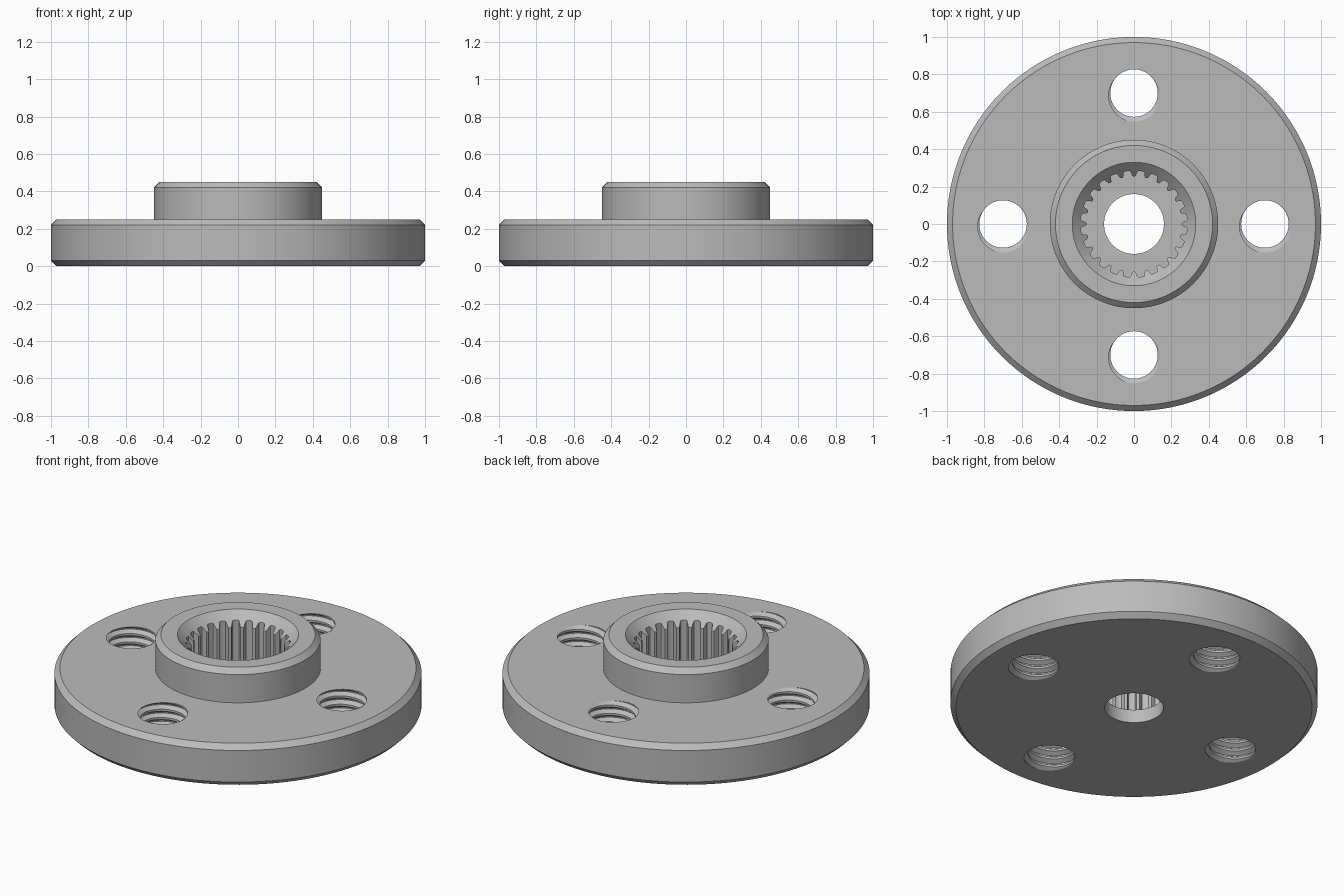
import bpy, bmesh, math

cube = bpy.data.objects.get("Cube")
if cube:
    bpy.data.objects.remove(cube)

TEETH, STEPS = 24, 8            # spline teeth and samples per tooth
SEG = TEETH * STEPS
PLATE, TOP, CHAMFER = 0.25, 0.45, 0.03
CONE_R = 0.33                   # mouth of the splined socket
TOOTH = (0.254, 0.256, 0.282, 0.285, 0.285)   # radius from tip to root

steel = bpy.data.materials.new("grey_metal")
steel.use_nodes = True
grey = (0.5, 0.5, 0.5, 1)
steel.diffuse_color = grey
steel.node_tree.nodes["Principled BSDF"].inputs["Base Color"].default_value = grey


def make_object(name, bm):
    bmesh.ops.recalc_face_normals(bm, faces=bm.faces)
    mesh = bpy.data.meshes.new(name)
    bm.to_mesh(mesh)
    bm.free()
    mesh.materials.append(steel)
    obj = bpy.data.objects.new(name, mesh)
    bpy.context.collection.objects.link(obj)
    return obj


def flanged_hub():
    """Closed lathe: plate, hub, lead-in cone, splined socket and bore."""
    def tooth(i):
        k = i % STEPS
        return TOOTH[min(k, STEPS - k)]

    def plain(r, z):
        return lambda i: (r, z)

    c = CHAMFER
    rings = [plain(*p) for p in (
        (0.16, 0), (1 - c, 0), (1, c), (1, PLATE - c), (1 - c, PLATE),
        (0.45, PLATE), (0.45, TOP - c), (0.45 - c, TOP), (CONE_R, TOP))]
    rings += [lambda i: (tooth(i), TOP - CONE_R + tooth(i)),
              lambda i: (tooth(i), 0.08), plain(0.16, 0.08)]
    bm = bmesh.new()
    grid = []
    for ring in rings:
        row = []
        for i in range(SEG):
            r, z = ring(i)
            a = math.tau * i / SEG
            row.append(bm.verts.new((r * math.cos(a), r * math.sin(a), z)))
        grid.append(row)
    for j, row in enumerate(grid):
        nxt = grid[(j + 1) % len(grid)]
        for i in range(SEG):
            n = (i + 1) % SEG
            bm.faces.new((row[i], row[n], nxt[n], nxt[i]))
    return make_object("flanged_hub", bm)


def add_thread(bm, cx, cy, sides=40, pitch=0.05, turns=10):
    """Solid helical screw shape, longer than the plate is thick."""
    profile = ((0, 0.127), (0.25, 0.127), (0.56, 0.152), (0.69, 0.152))
    k = len(profile)
    last = turns * k
    verts = {}
    for i in range(sides):
        a = math.tau * i / sides
        for j in range(last + 1):
            t, r = profile[j % k]
            z = -0.12 + pitch * (j // k + t + i / sides)
            verts[i, j] = bm.verts.new((cx + r * math.cos(a), cy + r * math.sin(a), z))

    def vert(i, j):
        return verts.get((i, j) if i < sides else (0, j + k))

    faces = []
    for i in range(sides):
        for j in range(last):
            quad = (vert(i, j), vert(i + 1, j), vert(i + 1, j + 1), vert(i, j + 1))
            if all(quad):
                faces.append(bm.faces.new(quad))
    # Close both ends with a cone of triangles
    rim = {e for f in faces for e in f.edges if e.is_boundary}
    low, high = (bm.verts.new((cx, cy, z)) for z in (-0.5, 0.8))
    for e in rim:
        a, b = e.verts
        bm.faces.new((a, b, low if a.co.z < PLATE / 2 else high))


body = flanged_hub()

# Four threaded screw holes around the hub
bm = bmesh.new()
for q in range(4):
    a = math.tau * q / 4
    add_thread(bm, 0.7 * math.cos(a), 0.7 * math.sin(a))
cutter = make_object("thread_cutter", bm)
cutter.hide_render = True

cut = body.modifiers.new("screw_holes", "BOOLEAN")
cut.operation = "DIFFERENCE"
cut.solver = "EXACT"
cut.object = cutter
bpy.context.view_layer.update()
bpy.ops.object.select_all(action="DESELECT")
bpy.context.view_layer.objects.active = body
body.select_set(True)
bpy.ops.object.modifier_apply(modifier=cut.name)
bpy.data.objects.remove(cutter)

bpy.ops.object.shade_smooth_by_angle(angle=math.radians(25))
